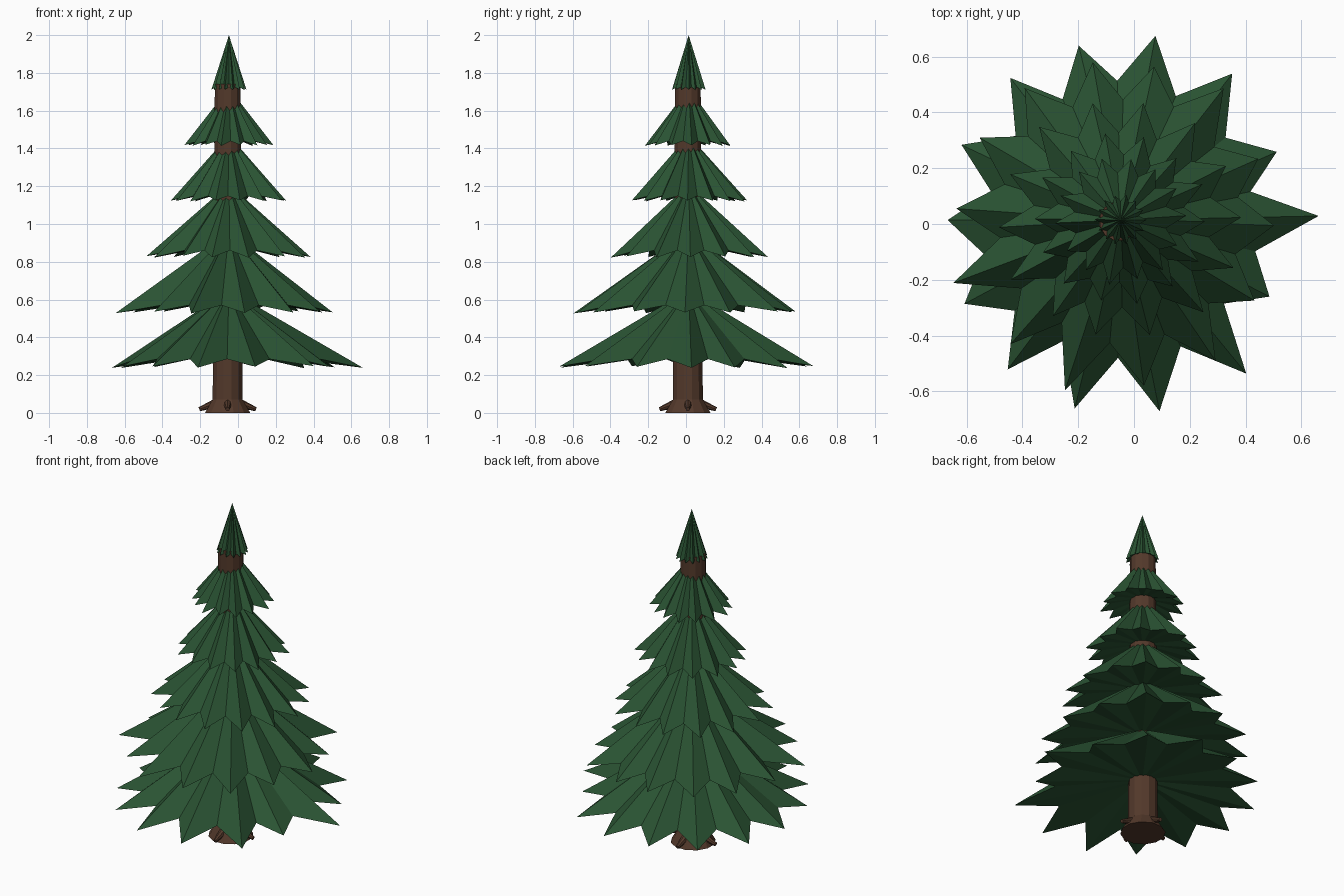
import bpy, bmesh, math, random
from mathutils import Vector

if "Cube" in bpy.data.objects:
    bpy.data.objects.remove(bpy.data.objects["Cube"])

random.seed(4)
CX, CY = -0.048, 0.014     # tier axis
TX, TY = -0.055, 0.010     # trunk axis
TIPS = 14                  # branch points on each tier


def material(name, rgb):
    m = bpy.data.materials.new(name)
    m.diffuse_color = (*rgb, 1)
    m.use_nodes = True
    m.node_tree.nodes["Principled BSDF"].inputs["Base Color"].default_value = m.diffuse_color
    return m


green = material("needle green", (0.023, 0.087, 0.033))
brown = material("bark brown", (0.087, 0.041, 0.024))


def finish(bm, name, mat):
    bmesh.ops.recalc_face_normals(bm, faces=bm.faces)
    me = bpy.data.meshes.new(name)
    bm.to_mesh(me)
    bm.free()
    me.materials.append(mat)
    ob = bpy.data.objects.new(name, me)
    bpy.context.collection.objects.link(ob)
    return ob


def polar(r, a, z, cx=CX, cy=CY):
    return Vector((cx + r * math.cos(a), cy + r * math.sin(a), z))


# One star-rimmed cone tier, closed underneath by a shallow hollow
def tier(name, radii, angles, tip_z, lift, apex_z):
    bm = bmesh.new()
    mean = sum(radii) / TIPS
    rim = []
    for i, (r, a) in enumerate(zip(radii, angles)):
        nxt = angles[i + 1] if i + 1 < TIPS else angles[0] + 360
        z = tip_z + random.uniform(-0.1, 0.2) * lift
        rim.append(bm.verts.new(polar(r, math.radians(a), z)))
        rim.append(bm.verts.new(polar(mean * random.uniform(0.72, 0.77),
                                      math.radians((a + nxt) / 2), tip_z + lift)))
    top = bm.verts.new((CX, CY, apex_z))
    under = bm.verts.new((CX, CY, tip_z + lift * 1.3 + 0.03))
    for i, v in enumerate(rim):
        w = rim[(i + 1) % len(rim)]
        bm.faces.new((v, w, top))
        bm.faces.new((w, v, under))
    return finish(bm, name, green)


# The two widest tiers have individually set branch tips
tier("branch_tier_1",
     [.71, .611, .66, .672, .643, .645, .631, .62, .635, .671, .695, .699, .711, .60],
     [1.2, 23.6, 52.7, 79.3, 103.5, 127.8, 154.7, 180, 208.2, 232.9, 256.3, 281.5, 309.3, 332.8],
     0.24, 0.045, 0.65)
tier("branch_tier_2",
     [.55, .54, .60, .563, .574, .585, .585, .59, .641, .595, .642, .60, .609, .56],
     [-2, 24, 52, 77.7, 100, 126, 149.7, 176, 200.6, 228.4, 251.9, 278, 304, 329],
     0.53, 0.040, 0.96)

# Upper tiers: mean radius, tip height, valley lift, apex height, rotation
TIERS = [(0.435, 0.825, 0.035, 1.21, 2),
         (0.308, 1.12, 0.028, 1.47, -2),
         (0.228, 1.415, 0.024, 1.72, 3),
         (0.090, 1.71, 0.015, 2.00, 0)]
for n, (r, z, lift, apex, phase) in enumerate(TIERS, 3):
    radii = [r * random.uniform(0.96, 1.04) for _ in range(TIPS)]
    angles = [phase + i * 360 / TIPS + random.uniform(-1.5, 1.5) for i in range(TIPS)]
    tier(f"branch_tier_{n}", radii, angles, z, lift, apex)


# Trunk with flared foot
def lathe(name, profile, sides, mat):
    bm = bmesh.new()
    rings = [[bm.verts.new(polar(r, 2 * math.pi * (i + 0.5) / sides, z, TX, TY))
              for i in range(sides)] for r, z in profile]
    for lo, hi in zip(rings, rings[1:]):
        for i in range(sides):
            j = (i + 1) % sides
            bm.faces.new((lo[i], lo[j], hi[j], hi[i]))
    bm.faces.new(rings[0][::-1])
    bm.faces.new(rings[-1])
    return finish(bm, name, mat)


lathe("trunk", [(0.124, 0), (0.088, 0.06), (0.082, 0.07), (0.070, 1.74)], 12, brown)

# Four tapered roots sloping down and outward
for k in range(4):
    a = k * math.pi / 2
    start, end = polar(0.06, a, 0.053, TX, TY), polar(0.150, a, 0.019, TX, TY)
    axis = end - start
    bm = bmesh.new()
    bmesh.ops.create_cone(bm, cap_ends=True, segments=8, radius1=0.024, radius2=0.011,
                          depth=axis.length)
    rot = axis.to_track_quat('Z', 'Y').to_matrix()
    for v in bm.verts:
        v.co = rot @ v.co + (start + end) / 2
    finish(bm, f"root_{k + 1}", brown)
